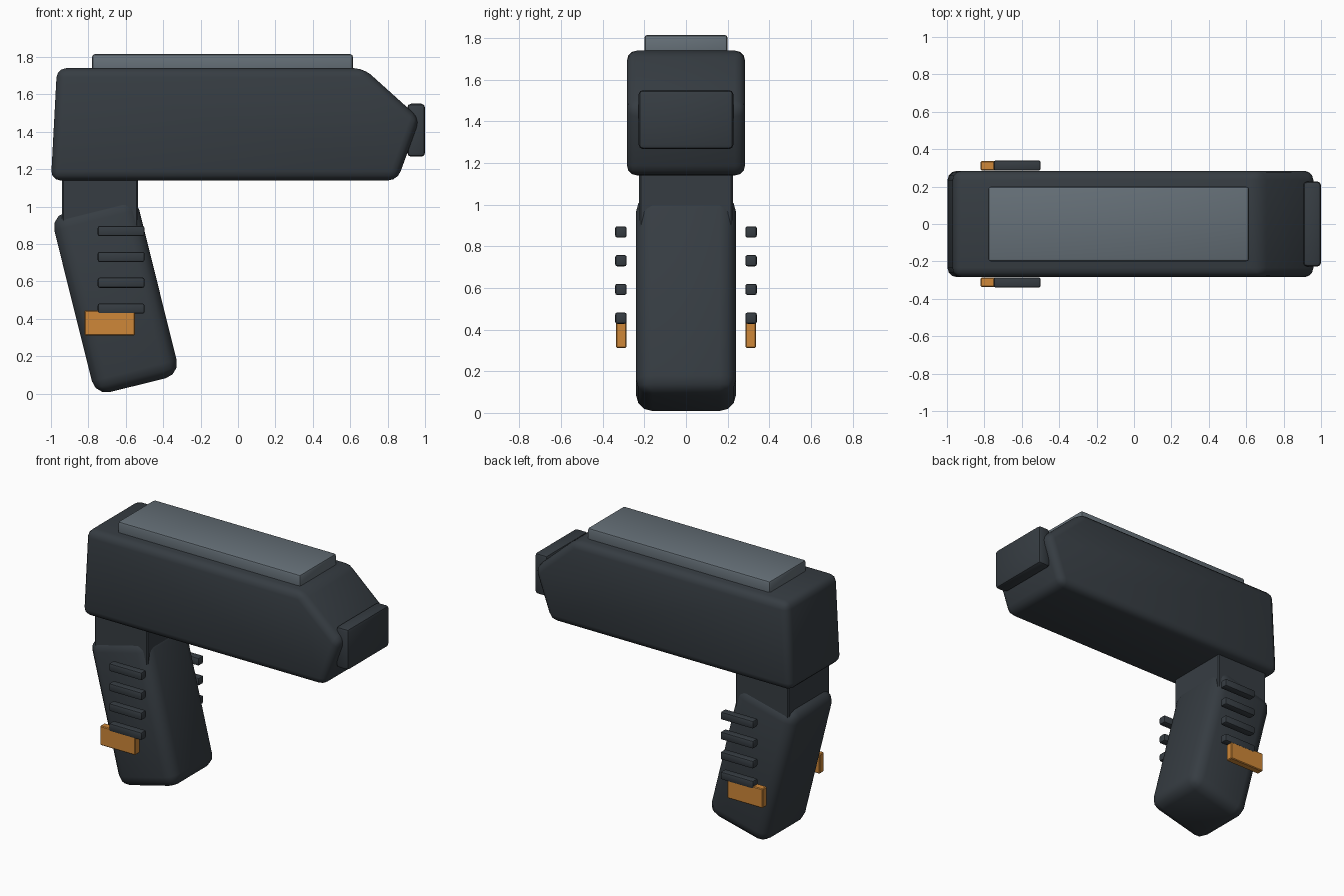
import bpy, bmesh, math

if "Cube" in bpy.data.objects:
    bpy.data.objects.remove(bpy.data.objects["Cube"])


def material(name, rgb):
    m = bpy.data.materials.new(name)
    m.diffuse_color = (*rgb, 1)
    m.use_nodes = True
    m.node_tree.nodes["Principled BSDF"].inputs["Base Color"].default_value = m.diffuse_color
    return m


DARK = material("dark gunmetal", (0.037, 0.046, 0.055))
GREY = material("slate grey", (0.13, 0.16, 0.185))
ORANGE = material("orange", (0.62, 0.245, 0.04))


def prism(name, profile, half_y, mat, bevel, segments=3, centre_y=0.0):
    """Extrude an xz profile along y and round its edges."""
    bm = bmesh.new()
    face = bm.faces.new([bm.verts.new((x, centre_y - half_y, z)) for x, z in profile])
    ext = bmesh.ops.extrude_face_region(bm, geom=[face])
    verts = [v for v in ext["geom"] if isinstance(v, bmesh.types.BMVert)]
    bmesh.ops.translate(bm, verts=verts, vec=(0, 2 * half_y, 0))
    bmesh.ops.recalc_face_normals(bm, faces=bm.faces)
    bmesh.ops.bevel(bm, geom=bm.edges[:], offset=bevel, segments=segments,
                    profile=0.5, affect='EDGES', clamp_overlap=True)
    me = bpy.data.meshes.new(name)
    bm.to_mesh(me)
    bm.free()
    me.materials.append(mat)
    ob = bpy.data.objects.new(name, me)
    bpy.context.collection.objects.link(ob)
    bpy.ops.object.select_all(action='DESELECT')
    ob.select_set(True)
    bpy.context.view_layer.objects.active = ob
    bpy.ops.object.shade_smooth_by_angle(angle=math.radians(35))
    return ob


def rect(x0, x1, z0, z1):
    return [(x0, z0), (x1, z0), (x1, z1), (x0, z1)]


# Main housing with wedge nose
prism("housing", [(-1.0, 1.14), (0.852, 1.14), (0.972, 1.47), (0.672, 1.74), (-0.968, 1.74)],
      0.284, DARK, 0.05)

# Top plate and muzzle block
prism("top_plate", rect(-0.78, 0.615, 1.70, 1.815), 0.2, GREY, 0.015, 2)
prism("muzzle", rect(0.905, 1.0, 1.267, 1.55), 0.227, DARK, 0.02, 2)

# Neck joining the housing and the grip
prism("neck", rect(-0.94, -0.535, 0.82, 1.2), 0.225, DARK, 0.008, 1)

# Raked grip
tilt = math.radians(14)
c, s = math.cos(tilt), math.sin(tilt)
corners = rect(-0.2335, 0.2335, -0.495, 0.495)
prism("grip", [(-0.655 + x * c - z * s, 0.526 + x * s + z * c) for x, z in corners],
      0.24, DARK, 0.08)

# Side ribs and orange buttons on both sides
for side, sy in (("left", 1), ("right", -1)):
    for i in range(4):
        z = 0.455 + 0.138 * i
        prism(f"rib_{side}_{i + 1}", rect(-0.75, -0.5, z - 0.027, z + 0.027),
              0.0275, DARK, 0.01, 2, sy * 0.3125)
    prism(f"button_{side}", rect(-0.82, -0.55, 0.312, 0.445),
          0.025, ORANGE, 0.005, 1, sy * 0.3115)
